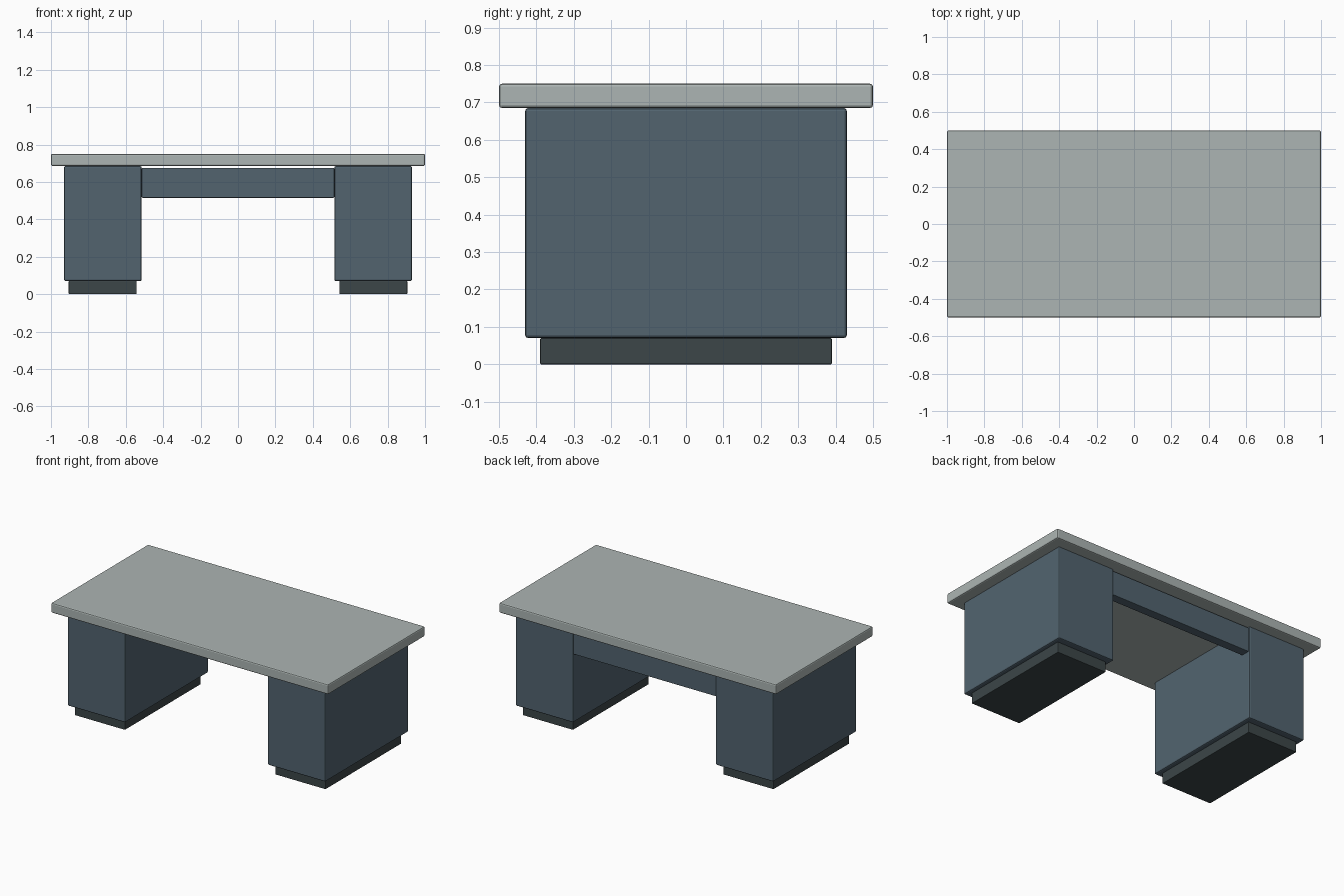
import bpy

if "Cube" in bpy.data.objects:
    bpy.data.objects.remove(bpy.data.objects["Cube"])


def material(name, rgb):
    m = bpy.data.materials.new(name)
    m.diffuse_color = (*rgb, 1.0)
    m.use_nodes = True
    m.node_tree.nodes["Principled BSDF"].inputs["Base Color"].default_value = m.diffuse_color
    return m


pale_grey = material("pale grey", (0.413, 0.462, 0.451))
slate_blue = material("slate blue", (0.084, 0.127, 0.159))
charcoal = material("charcoal", (0.045, 0.061, 0.065))


def box(name, low, high, mat, bevel):
    """Box between two corners with softened edges."""
    centre = [(a + b) / 2 for a, b in zip(low, high)]
    bpy.ops.mesh.primitive_cube_add(size=1, location=centre)
    ob = bpy.context.object
    ob.name = name
    ob.scale = [b - a for a, b in zip(low, high)]
    bpy.ops.object.transform_apply(location=False, rotation=False, scale=True)
    ob.data.materials.append(mat)
    mod = ob.modifiers.new("soft edges", 'BEVEL')
    mod.width = bevel
    mod.segments = 2
    return ob


# Worktop
box("desk_top", (-1, -0.5, 0.685), (1, 0.5, 0.75), pale_grey, 0.008)

# Pedestals on recessed plinths, one at each end
for side, s in (("left", -1), ("right", 1)):
    x = sorted((s * 0.515, s * 0.93))
    box(side + "_pedestal", (x[0], -0.43, 0.07), (x[1], 0.43, 0.685),
        slate_blue, 0.008)
    x = sorted((s * 0.543, s * 0.905))
    box(side + "_plinth", (x[0], -0.39, 0), (x[1], 0.39, 0.07),
        charcoal, 0.003)

# Modesty panel between the pedestals at the back
box("modesty_panel", (-0.515, 0.365, 0.515), (0.515, 0.425, 0.675),
    slate_blue, 0.004)
